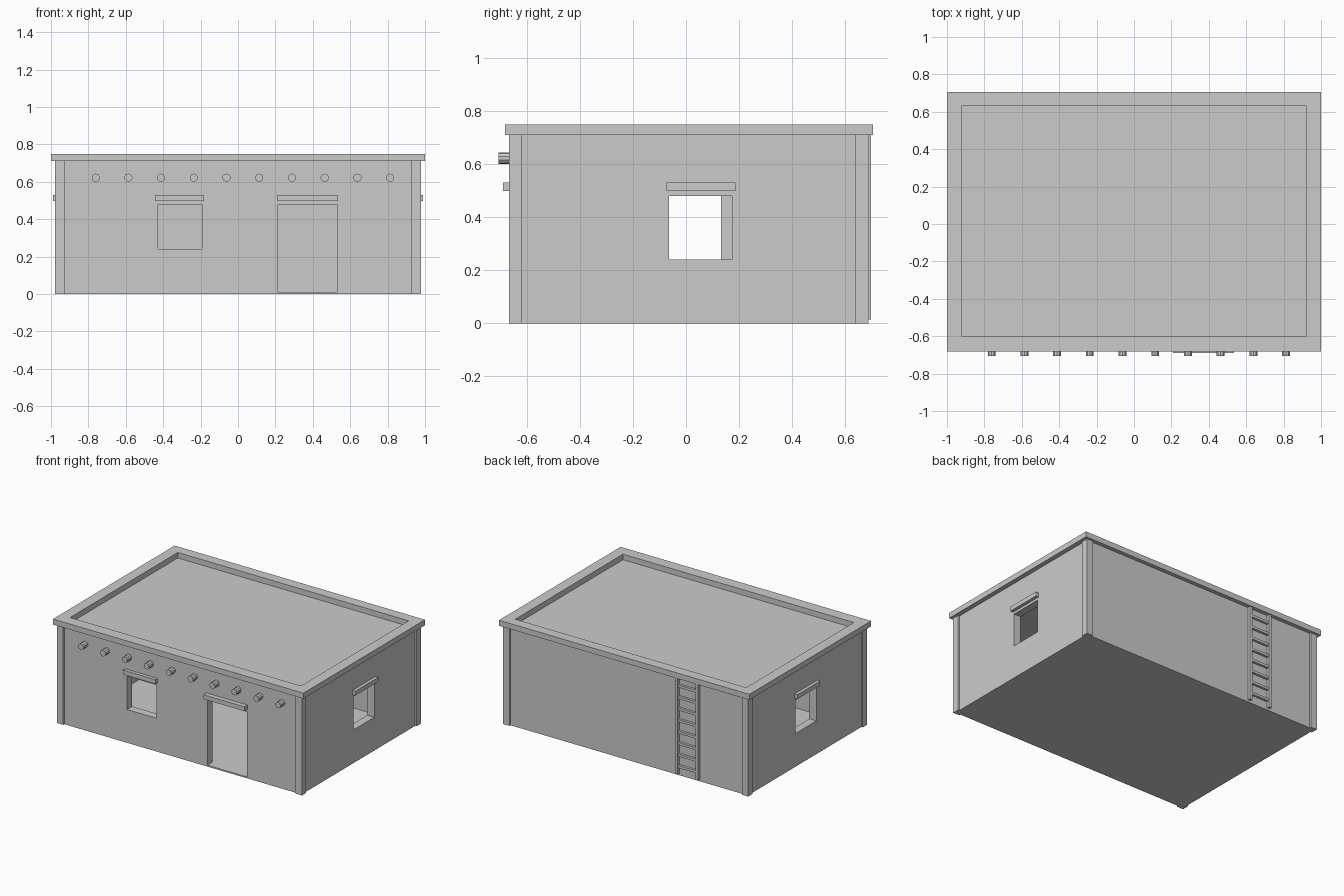
import bpy
import math

if "Cube" in bpy.data.objects:
    bpy.data.objects.remove(bpy.data.objects["Cube"])

CY = 0.01                                  # the house body sits slightly behind centre


def box(name, x0, x1, y0, y1, z0, z1):
    """Axis-aligned box between the given limits."""
    bpy.ops.mesh.primitive_cube_add(size=1, location=((x0 + x1) / 2, (y0 + y1) / 2, (z0 + z1) / 2))
    ob = bpy.context.object
    ob.name = name
    ob.scale = (x1 - x0, y1 - y0, z1 - z0)
    bpy.ops.object.transform_apply(location=False, rotation=False, scale=True)
    return ob


def cut(target, *limits):
    """Subtract a box from the target, leaving no cutter behind."""
    cutter = box("cutter", *limits)
    cutter.hide_render = True
    mod = target.modifiers.new("opening", 'BOOLEAN')
    mod.operation = 'DIFFERENCE'
    mod.solver = 'EXACT'
    mod.object = cutter
    bpy.context.view_layer.objects.active = target
    bpy.ops.object.modifier_apply(modifier=mod.name)
    bpy.data.objects.remove(cutter, do_unlink=True)


# Hollow wall shell with floor and flat roof
WX, WY = 0.967, 0.666
walls = box("walls", -WX, WX, CY - WY, CY + WY, 0, 0.71)
cut(walls, -0.91, 0.91, CY - 0.607, CY + 0.607, 0.01, 0.68)

# Door, front window and the two side windows
cut(walls, 0.214, 0.53, -0.8, -0.5, 0.01, 0.48)
cut(walls, -0.428, -0.193, -0.8, -0.5, 0.24, 0.48)
cut(walls, 0.8, 1.1, -0.064, 0.174, 0.24, 0.48)
cut(walls, -1.1, -0.8, -0.106, 0.132, 0.24, 0.48)

# Parapet rim around the roof
parapet = box("parapet", -1, 1, -0.682, 0.705, 0.71, 0.75)
cut(parapet, -0.922, 0.922, -0.598, 0.63, 0.6, 0.9)

# Corner posts
for sx in (-1, 1):
    for sy in (-1, 1):
        xs = sorted((sx * 0.928, sx * 0.978))
        ys = sorted((CY + sy * 0.629, CY + sy * 0.678))
        box("corner_post", *xs, *ys, 0, 0.71)

# Lintels over the openings
box("door_lintel", 0.208, 0.535, -0.69, -0.64, 0.498, 0.53)
box("front_window_lintel", -0.444, -0.182, -0.68, -0.64, 0.498, 0.53)
box("right_window_lintel", 0.95, 0.99, -0.074, 0.186, 0.498, 0.53)
box("left_window_lintel", -0.99, -0.95, -0.117, 0.144, 0.498, 0.53)

# Round roof beam ends along the front
for i in range(10):
    bpy.ops.mesh.primitive_cylinder_add(vertices=10, radius=0.022, depth=0.066,
                                        location=(-0.761 + i * 0.1749, -0.673, 0.622),
                                        rotation=(math.pi / 2, 0, 0))
    bpy.context.object.name = "roof_beam_end"

# Ladder on the back wall
for x in (-0.585, -0.421):
    box("ladder_rail", x, x + 0.02, 0.672, 0.698, 0.015, 0.71)
for i in range(8):
    z = 0.06 + i * 0.083
    box("ladder_rung", -0.57, -0.415, 0.674, 0.693, z, z + 0.018)
